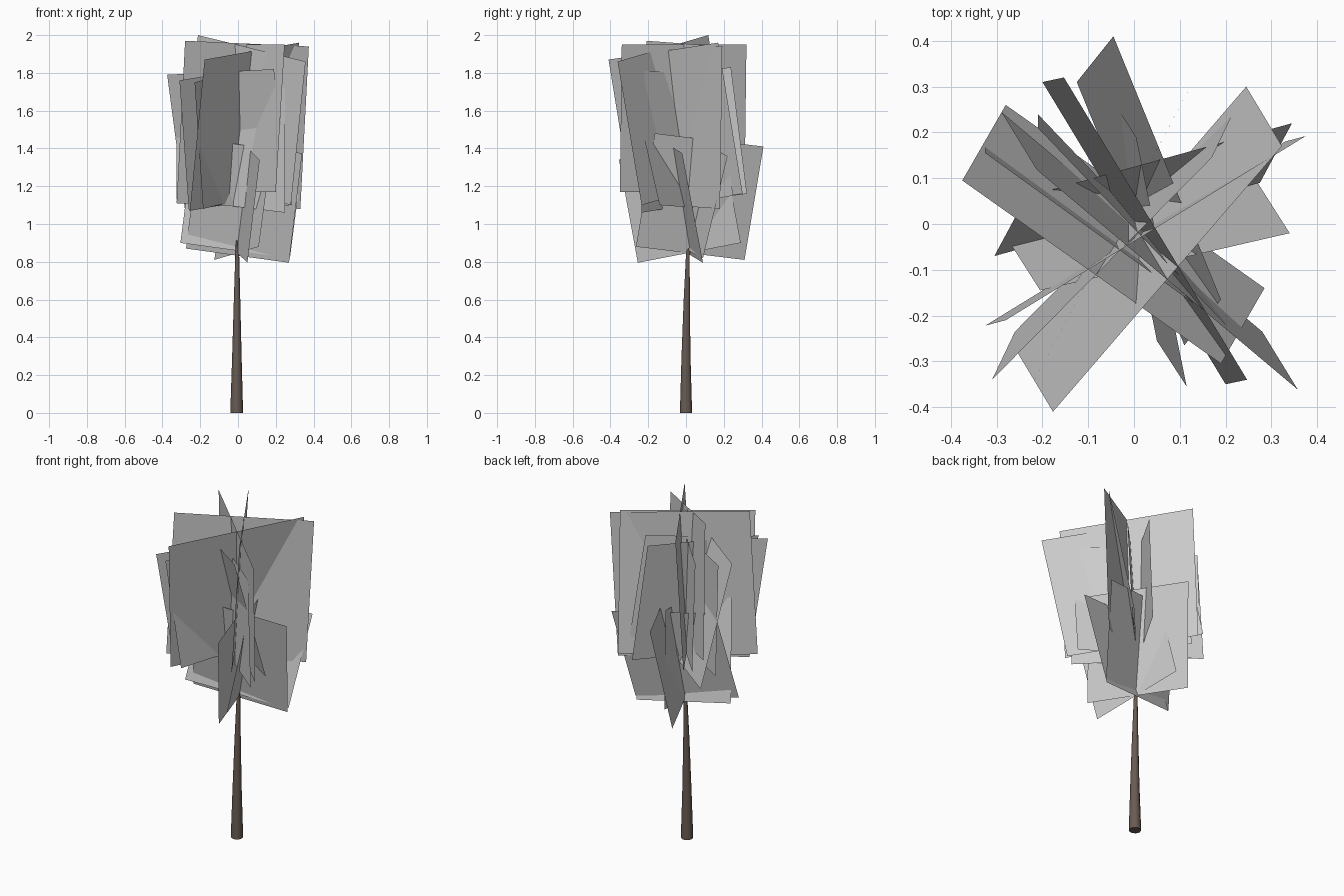
import bpy, bmesh, math
from mathutils import Vector


def make_object(name, bm):
    mesh = bpy.data.meshes.new(name)
    bm.to_mesh(mesh)
    bm.free()
    obj = bpy.data.objects.new(name, mesh)
    bpy.context.collection.objects.link(obj)
    return obj


def leaf_cards(name, cards):
    """Flat cards: each bottom edge a-b is swept up along lean."""
    bm = bmesh.new()
    for card in cards:
        a, b, lean = map(Vector, card)
        bm.faces.new([bm.verts.new(p) for p in (a, b, b + lean, a + lean)])
    return make_object(name, bm)


# Trunk: tapered, slightly bent tube (x, y, z, radius)
bark = bpy.data.materials.new("bark")
bark.diffuse_color = (0.14, 0.105, 0.085, 1)
path = [(-0.007, 0, 0, 0.034), (-0.006, 0.0, 0.3, 0.025),
        (-0.005, 0.004, 0.6, 0.017), (-0.004, 0.01, 0.85, 0.010),
        (-0.008, 0.012, 0.93, 0.002)]
SIDES = 10
bm = bmesh.new()
rings = []
for x, y, z, r in path:
    rings.append([bm.verts.new((x + r * math.cos(i * math.tau / SIDES),
                                y + r * math.sin(i * math.tau / SIDES), z))
                  for i in range(SIDES)])
bm.faces.new(rings[0][::-1])
for lo, hi in zip(rings, rings[1:]):
    for i in range(SIDES):
        j = (i + 1) % SIDES
        bm.faces.new((lo[i], lo[j], hi[j], hi[i])).smooth = True
trunk = make_object("trunk", bm)
trunk.data.materials.append(bark)

# Lower leaves: cards crossing at the trunk tip (two bottom corners, lean)
leaf_cards("lower_leaves", [
    ((-0.125, 0.31, 0.81), (0.11, -0.265, 0.88), (0.08, 0.10, 0.60)),
    ((0.05, -0.255, 0.795), (-0.06, 0.29, 0.90), (0.065, -0.10, 0.545)),
    ((0.27, 0.09, 0.795), (-0.275, -0.035, 0.87), (0.07, -0.11, 0.58)),
    ((-0.305, -0.07, 0.90), (0.275, 0.09, 0.82), (0.07, 0.13, 0.54)),
])

# Upper leaves: wide cards crossing through the crown
leaf_cards("upper_leaves", [
    ((-0.29, 0.245, 1.24), (0.28, -0.235, 1.10), (0.078, -0.127, 0.76)),
    ((-0.255, -0.28, 1.07), (0.245, 0.30, 1.16), (0.078, -0.13, 0.80)),
    ((-0.325, -0.222, 1.11), (0.33, 0.18, 1.08), (0.045, 0.012, 0.86)),
    ((-0.28, 0.26, 1.07), (0.285, -0.14, 1.10), (-0.095, -0.165, 0.72)),
    ((-0.20, 0.31, 1.17), (0.20, -0.35, 1.17), (0.047, 0.01, 0.78)),
    ((-0.26, -0.235, 1.07), (0.22, 0.25, 1.15), (-0.05, -0.105, 0.69)),
    ((-0.185, -0.28, 1.08), (0.135, 0.323, 1.16), (-0.045, -0.085, 0.67)),
    ((-0.325, 0.18, 1.13), (0.25, -0.235, 1.06), (0.0, -0.025, 0.66)),
    ((-0.21, 0.24, 1.15), (0.20, -0.19, 1.17), (0.0, -0.03, 0.64)),
])
